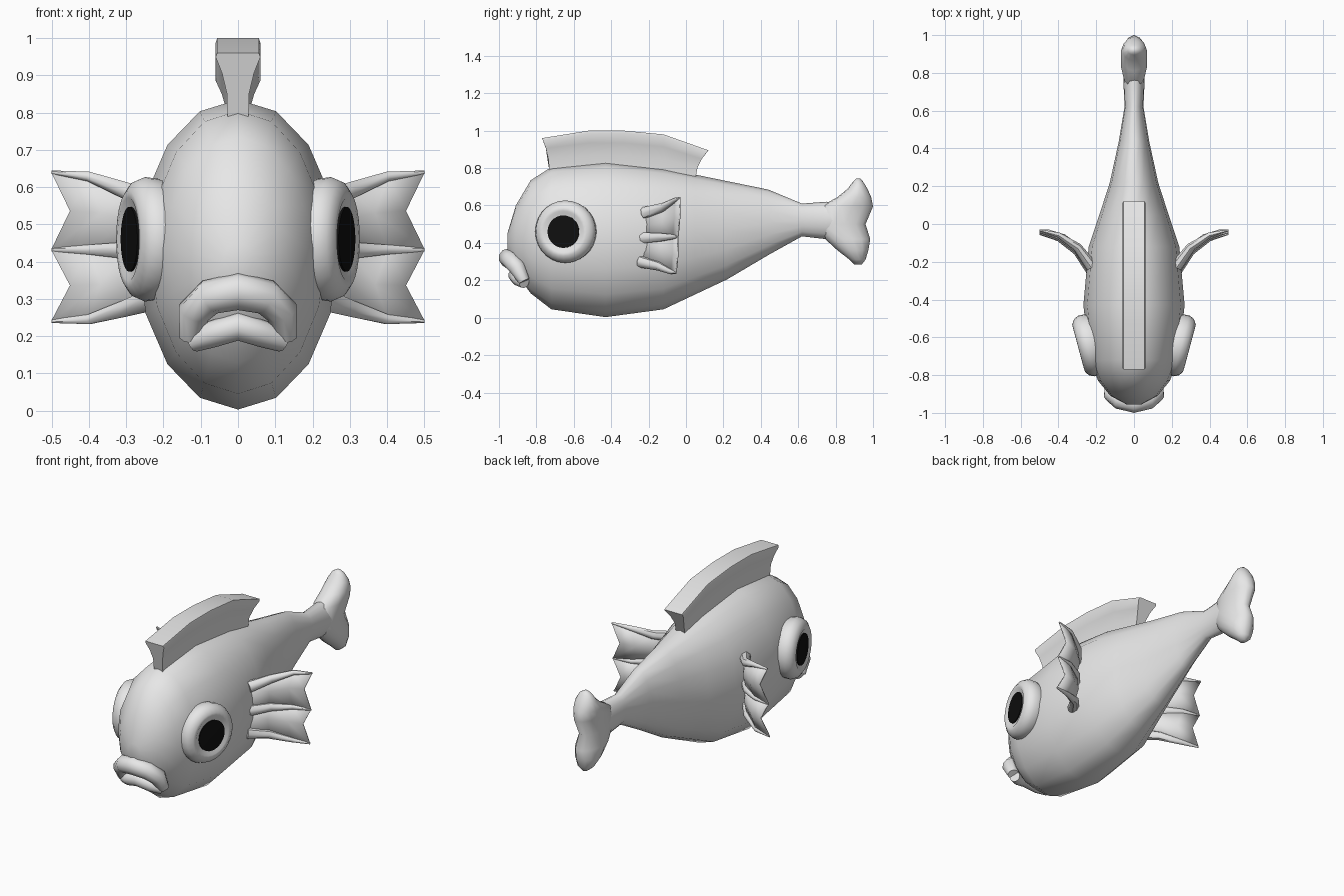
import bpy, bmesh
from math import sin, cos, pi, radians
from mathutils import Vector

if "Cube" in bpy.data.objects:
    bpy.data.objects.remove(bpy.data.objects["Cube"])


def material(name, rgb):
    m = bpy.data.materials.new(name)
    m.use_nodes = True
    m.diffuse_color = (*rgb, 1)
    bsdf = next(n for n in m.node_tree.nodes if n.type == "BSDF_PRINCIPLED")
    bsdf.inputs["Base Color"].default_value = (*rgb, 1)
    return m


GREY = material("pale grey", (0.8, 0.8, 0.8))
BLACK = material("pupil black", (0.005, 0.005, 0.005))


def loft(name, rings, mat=GREY, closed=True, sharp=45):
    """Skin a list of point rings; closed rings also get end caps."""
    bm = bmesh.new()
    rows = [[bm.verts.new(p) for p in ring] for ring in rings]
    n = len(rows[0])
    for a, b in zip(rows, rows[1:]):
        for i in range(n if closed else n - 1):
            j = (i + 1) % n
            bm.faces.new((a[i], a[j], b[j], b[i]))
    if closed:
        bm.faces.new(rows[0])
        bm.faces.new(rows[-1])
    bmesh.ops.recalc_face_normals(bm, faces=bm.faces)
    mesh = bpy.data.meshes.new(name)
    bm.to_mesh(mesh)
    bm.free()
    mesh.materials.append(mat)
    mesh.polygons.foreach_set("use_smooth", [True] * len(mesh.polygons))
    mesh.set_sharp_from_angle(angle=radians(sharp))
    obj = bpy.data.objects.new(name, mesh)
    bpy.context.collection.objects.link(obj)
    return obj


def ellipse(centre, u, v, sides):
    """Ring of points around a centre, spanned by two half axes."""
    c, u, v = Vector(centre), Vector(u), Vector(v)
    return [c + u * sin(2 * pi * i / sides) + v * cos(2 * pi * i / sides)
            for i in range(sides)]


def tube(name, path, radii, sides=10):
    """Tapered tube along a path."""
    pts = [Vector(p) for p in path]
    rings = []
    for i, (p, r) in enumerate(zip(pts, radii)):
        t = (pts[min(i + 1, len(pts) - 1)] - pts[max(i - 1, 0)]).normalized()
        u = t.cross(Vector((0, 1, 0.3))).normalized()
        rings.append(ellipse(p, u * r, t.cross(u) * r, sides))
    return loft(name, rings)


# Body: y, bottom z, top z, half width
body = [(-0.955, 0.36, 0.45, 0.04), (-0.91, 0.24, 0.6, 0.125),
        (-0.83, 0.13, 0.735, 0.19), (-0.72, 0.045, 0.805, 0.235),
        (-0.43, 0.003, 0.835, 0.268), (-0.12, 0.045, 0.8, 0.24),
        (0.05, 0.125, 0.765, 0.183), (0.22, 0.205, 0.73, 0.128),
        (0.44, 0.335, 0.685, 0.08), (0.62, 0.435, 0.61, 0.05),
        (0.75, 0.42, 0.62, 0.056), (0.86, 0.44, 0.6, 0.055)]
loft("body", [ellipse((0, y, (a + b) / 2), (w, 0, 0), (0, 0, (b - a) / 2), 16)
              for y, a, b, w in body], sharp=60)

# Tail fin: z, front y, back y, half width
tail = [(0.285, 0.9, 0.94, 0.015), (0.31, 0.875, 0.96, 0.045),
        (0.36, 0.81, 0.975, 0.066), (0.42, 0.745, 0.985, 0.07),
        (0.5, 0.68, 0.96, 0.058), (0.595, 0.72, 1.0, 0.07),
        (0.645, 0.81, 0.99, 0.07), (0.69, 0.865, 0.97, 0.06),
        (0.73, 0.895, 0.945, 0.035), (0.745, 0.91, 0.93, 0.01)]
loft("tail_fin", [ellipse((0, (a + b) / 2, z), (w, 0, 0), (0, (b - a) / 2, 0), 14)
                  for z, a, b, w in tail], sharp=70)

# Dorsal fin: base y, base z, top y, top z, flaring towards the top
columns = [(-0.73, 0.78, -0.77, 0.96), (-0.52, 0.78, -0.52, 1.0),
           (-0.33, 0.78, -0.33, 1.0), (-0.12, 0.76, -0.12, 0.98),
           (0.05, 0.74, 0.12, 0.895)]
levels = [(0, 0.028), (0.4, 0.03), (0.7, 0.043), (0.94, 0.06), (1, 0.056)]
rings = []
for y0, z0, y1, z1 in columns:
    side = [(w, y0 + (y1 - y0) * t * t, z0 + (z1 - z0) * t) for t, w in levels]
    rings.append(side + [(-x, y, z) for x, y, z in reversed(side)])
loft("dorsal_fin", rings)

# Lips
def mirrored(half):
    return half + [(-x, y, z) for x, y, z in reversed(half[:-1])]


upper = mirrored([(0.128, -0.865, 0.195), (0.118, -0.9, 0.265),
                  (0.075, -0.935, 0.305), (0, -0.952, 0.32)])
lower = mirrored([(0.12, -0.865, 0.187), (0.07, -0.895, 0.205),
                  (0, -0.912, 0.226)])
tube("upper_lip", upper, [0.03, 0.045, 0.048, 0.05, 0.048, 0.045, 0.03])
tube("lower_lip", lower, [0.03, 0.036, 0.038, 0.036, 0.03])

# Eyes and pectoral fins on both sides
eye_profile = [(0.15, -0.07), (0.163, -0.035), (0.167, 0), (0.155, 0.028),
               (0.13, 0.045), (0.112, 0.046), (0.1, 0.038), (0.02, 0.038)]
pupil_profile = [(0.087, 0.037), (0.087, 0.044), (0.03, 0.046)]
fin_x = [0.225, 0.3, 0.4, 0.5]
fin_y = [-0.235, -0.135, -0.07, -0.045]
spine_z = {"upper": [0.56, 0.59, 0.628, 0.64],
           "middle": [0.427, 0.43, 0.432, 0.432],
           "lower": [0.3, 0.275, 0.245, 0.24]}
tilt = radians(15)

for s, label in ((1, "left"), (-1, "right")):
    normal = Vector((s * cos(tilt), -sin(tilt), 0))
    across = Vector((s * sin(tilt), cos(tilt), 0))
    centre = Vector((s * 0.25, -0.645, 0.46))
    for part, profile, mat in (("eye", eye_profile, GREY),
                               ("pupil", pupil_profile, BLACK)):
        loft(f"{label}_{part}",
             [ellipse(centre + normal * h, across * r, (0, 0, r), 28)
              for r, h in profile], mat)

    paths = []
    for k, (key, zs) in enumerate(spine_z.items()):
        path = [(s * x, y + 0.012 - 0.01 * k, z)
                for x, y, z in zip(fin_x, fin_y, zs)]
        paths.append(path)
        tube(f"{label}_{key}_fin_spine", path, [0.032, 0.024, 0.014, 0.005], 8)

    # Webs between spines, with a notched outer edge
    for a, b, key in zip(paths, paths[1:], ("upper", "lower")):
        rows = []
        for i, (p, q) in enumerate(zip(a, b)):
            p, q = Vector(p), Vector(q)
            mid = (p + q) / 2 + Vector((-s * 0.05 * i / 3, 0.004, 0))
            rows.append([p, mid, q])
        web = loft(f"{label}_{key}_fin_web", rows, closed=False)
        solid = web.modifiers.new("thickness", "SOLIDIFY")
        solid.thickness = 0.008
        solid.offset = 0
